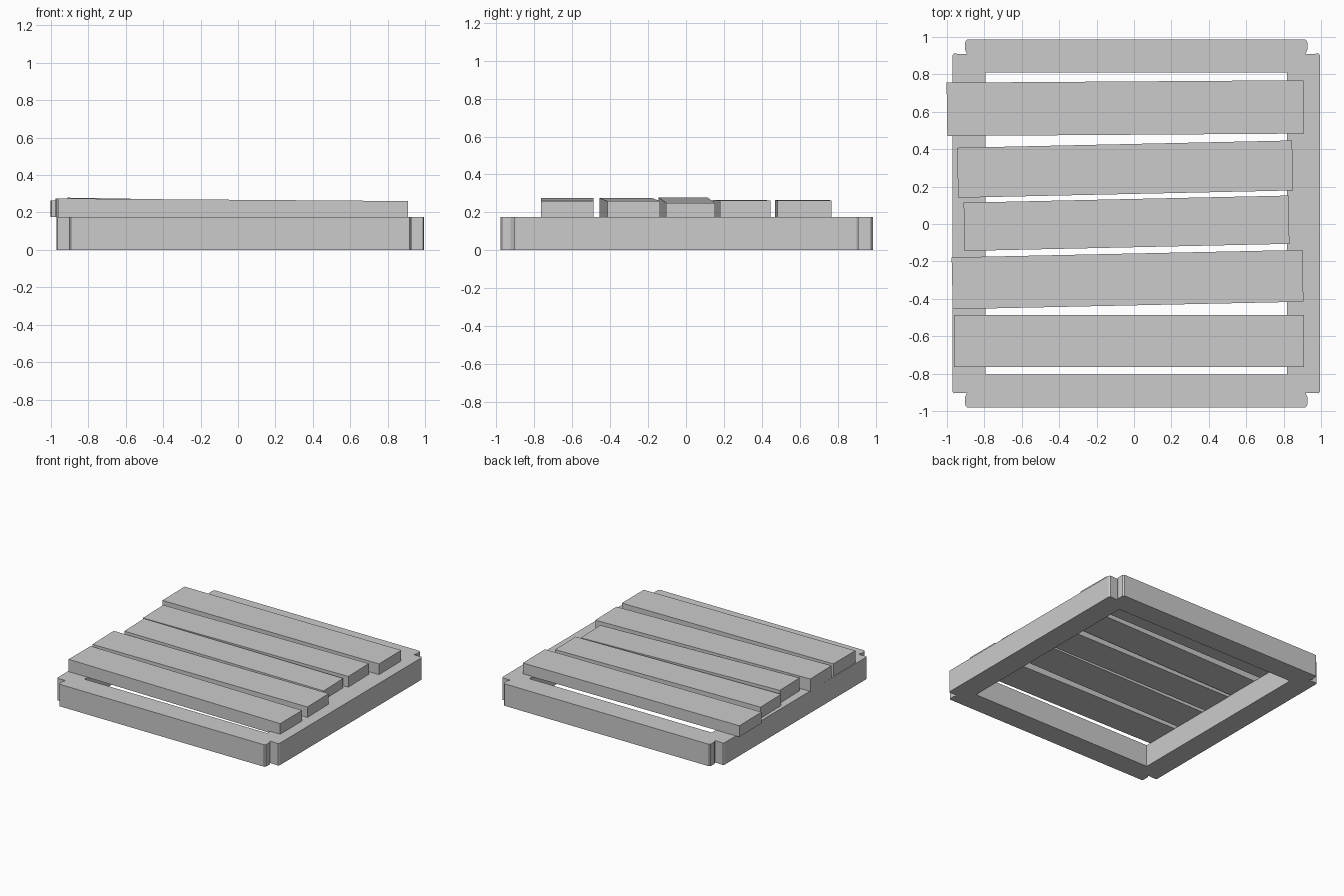
import bpy, bmesh

if "Cube" in bpy.data.objects:
    bpy.data.objects.remove(bpy.data.objects["Cube"])

FRAME_TOP = 0.176
CX, CY = 0.012, 0.003


def finish(name, bm):
    bmesh.ops.recalc_face_normals(bm, faces=bm.faces[:])
    mesh = bpy.data.meshes.new(name)
    bm.to_mesh(mesh)
    bm.free()
    obj = bpy.data.objects.new(name, mesh)
    bpy.context.collection.objects.link(obj)
    return obj


def build_frame():
    # Square ring: notched, slightly chamfered outer corners, plain inner opening
    quarter = [(0.983, 0.897), (0.976, 0.908), (0.905, 0.905),
               (0.916, 0.93), (0.914, 0.973), (0.905, 0.983)]
    inner = 0.807
    bm = bmesh.new()
    edge_pts = [(1, 1, 1), (-1, 1, -1), (-1, -1, 1), (1, -1, -1)]
    rings = {}
    for z in (0.0, FRAME_TOP):
        outer, hole = [], []
        for sx, sy, order in edge_pts:
            outer.append([bm.verts.new((CX + sx * x, CY + sy * y, z))
                          for x, y in quarter[::order]])
            hole.append(bm.verts.new((CX + sx * inner, CY + sy * inner, z)))
        # One corner face and one rail face per side
        for i in range(4):
            j = (i + 1) % 4
            bm.faces.new(outer[i] + [hole[i]])
            bm.faces.new((outer[i][-1], outer[j][0], hole[j], hole[i]))
        rings[z] = (sum(outer, []), hole)
    # Outer and inner walls
    for k in (0, 1):
        low, high = rings[0.0][k], rings[FRAME_TOP][k]
        for i in range(len(low)):
            j = (i + 1) % len(low)
            bm.faces.new((low[i], low[j], high[j], high[i]))
    finish("pallet_frame", bm)


def build_slat(name, x0, x1, y0, y1, width, top0, top1, skew, thick):
    # Plank with centre line from (x0, y0) to (x1, y1), gently tilted
    bm = bmesh.new()
    bmesh.ops.create_cube(bm, size=1)
    for v in bm.verts:
        right = v.co.x > 0
        side, up = v.co.y, v.co.z > 0
        v.co.x = (x1 if right else x0) - side * skew
        v.co.y = (y1 if right else y0) + side * width
        v.co.z = (top1 if right else top0) - (0 if up else thick)
    finish(name, bm)


build_frame()

# Slats from back to front
slats = [
    (-1.0, 0.908, 0.613, 0.626, 0.285, 0.265, 0.262, 0.004, 0.089),
    (-0.943, 0.848, 0.274, 0.313, 0.267, 0.266, 0.262, 0.006, 0.09),
    (-0.908, 0.828, -0.015, 0.023, 0.258, 0.279, 0.25, 0.006, 0.104),
    (-0.972, 0.903, -0.317, -0.277, 0.277, 0.275, 0.26, 0.006, 0.099),
    (-0.963, 0.909, -0.626, -0.626, 0.278, 0.275, 0.261, 0.0, 0.099),
]
for n, s in enumerate(slats, 1):
    build_slat(f"slat_{n}", *s)
